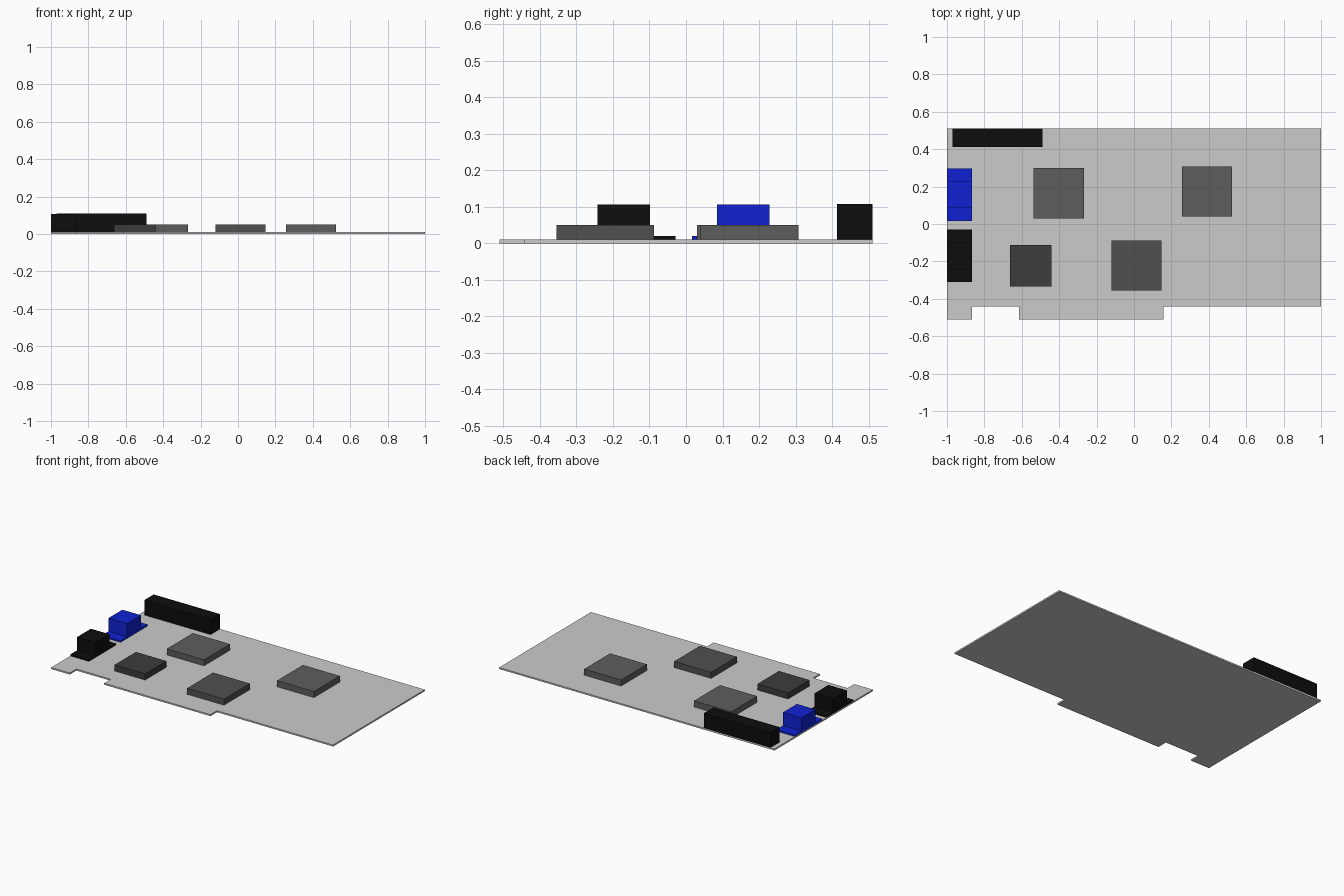
import bpy

if "Cube" in bpy.data.objects:
    bpy.data.objects.remove(bpy.data.objects["Cube"])

T = 0.01  # board thickness


def material(name, rgb):
    m = bpy.data.materials.new(name)
    m.diffuse_color = (*rgb, 1)
    m.use_nodes = True
    m.node_tree.nodes["Principled BSDF"].inputs["Base Color"].default_value = m.diffuse_color
    return m


def prism(name, base, direction, mat=None):
    """Extrude a flat outline along a direction into a closed solid."""
    n = len(base)
    verts = list(base) + [tuple(p[i] + direction[i] for i in range(3)) for p in base]
    faces = [tuple(reversed(range(n))), tuple(range(n, 2 * n))]
    faces += [(i, (i + 1) % n, n + (i + 1) % n, n + i) for i in range(n)]
    mesh = bpy.data.meshes.new(name)
    mesh.from_pydata(verts, [], faces)
    ob = bpy.data.objects.new(name, mesh)
    bpy.context.collection.objects.link(ob)
    if mat:
        mesh.materials.append(mat)
    return ob


def block(name, x0, x1, y0, y1, top, mat):
    base = [(x0, y0, T), (x1, y0, T), (x1, y1, T), (x0, y1, T)]
    return prism(name, base, (0, 0, top - T), mat)


black = material("black_plastic", (0.004, 0.004, 0.004))
blue = material("blue_plastic", (0.005, 0.015, 0.65))
chip_grey = material("chip_grey", (0.11, 0.11, 0.11))
chip_mid = material("chip_mid_grey", (0.08, 0.08, 0.08))
chip_dark = material("chip_dark_grey", (0.045, 0.045, 0.045))

# Board with notched front edge
edge = [(-1, -0.51), (-0.865, -0.51), (-0.865, -0.442), (-0.615, -0.442),
        (-0.615, -0.51), (0.157, -0.51), (0.157, -0.442), (1, -0.442),
        (1, 0.51), (-1, 0.51)]
prism("circuit_board", [(x, y, 0) for x, y in edge], (0, 0, T))

# Memory and processor chips
block("chip_rear_left", -0.538, -0.268, 0.03, 0.30, 0.05, chip_grey)
block("chip_rear_right", 0.256, 0.524, 0.039, 0.308, 0.05, chip_grey)
block("chip_front_right", -0.121, 0.147, -0.355, -0.087, 0.05, chip_mid)
block("chip_front_left", -0.663, -0.441, -0.334, -0.112, 0.05, chip_dark)

# Long connector on the rear edge
block("rear_connector", -0.97, -0.488, 0.413, 0.51, 0.108, black)


# Stepped display sockets on the left edge: low flange with raised body
def socket(name, yc, mat):
    w, b, low, high = 0.141, 0.072, 0.02, 0.107
    prof = [(-w, T), (w, T), (w, low), (b, low), (b, high),
            (-b, high), (-b, low), (-w, low)]
    prism(name, [(-1, yc + y, z) for y, z in prof], (0.135, 0, 0), mat)


socket("blue_socket", 0.157, blue)
socket("black_socket", -0.17, black)
